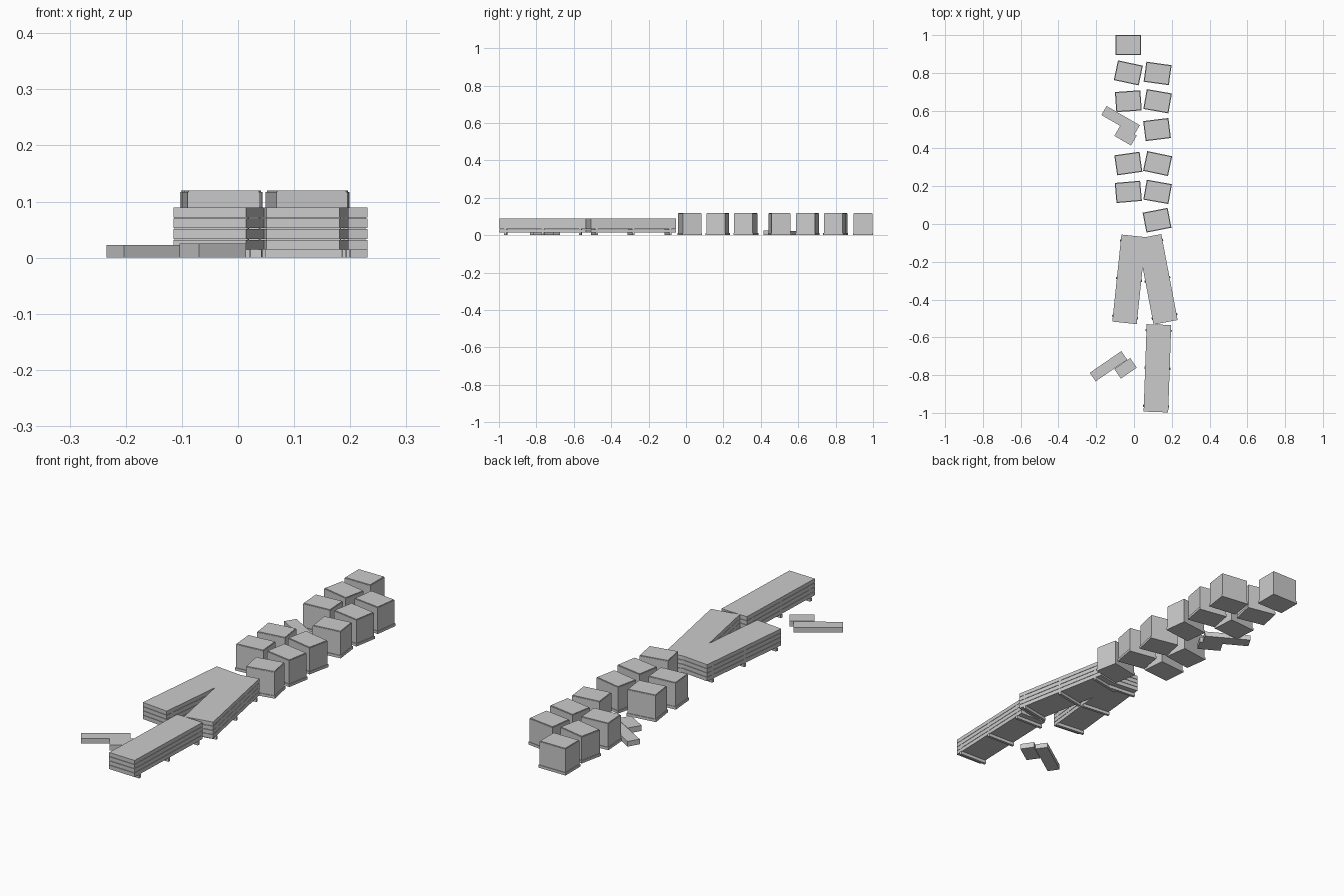
import bpy
from math import radians
from mathutils import Matrix

cube = bpy.data.objects.get("Cube")
if cube:
    bpy.data.objects.remove(cube)

grey = bpy.data.materials.new("plain grey")
grey.use_nodes = True
GREY = (0.6, 0.6, 0.6, 1)
grey.diffuse_color = GREY
grey.node_tree.nodes["Principled BSDF"].inputs["Base Color"].default_value = GREY


def block(name, parent, size, centre, bottom):
    """Box placed in the parent's own turned frame."""
    bpy.ops.mesh.primitive_cube_add(size=1)
    ob = bpy.context.object
    ob.name = name
    ob.data.transform(Matrix.Diagonal((*size, 1)))
    ob.location = (*centre, bottom + size[2] / 2)
    ob.parent = parent
    ob.data.materials.append(grey)
    return ob


def group(name, x, y, angle):
    ob = bpy.data.objects.new(name, None)
    ob.location = (x, y, 0)
    ob.rotation_euler.z = radians(angle)
    ob.hide_render = True
    bpy.context.collection.objects.link(ob)
    return ob


# Crates on pallets: x, y, turn
W, D = 0.135, 0.107
crates = [(-0.03, 0.947, 0),
          (-0.03, 0.80, -12), (0.125, 0.797, -8),
          (-0.03, 0.65, 4), (0.125, 0.65, -10),
          (0.122, 0.50, 7),
          (-0.03, 0.32, 8), (0.125, 0.32, -12),
          (-0.03, 0.17, 5), (0.125, 0.17, -10),
          (0.122, 0.02, 11)]
for x, y, turn in crates:
    g = group("crate_group", x, y, turn)
    block("crate_pallet", g, (W, D, 0.012), (0, 0), 0)
    block("crate_body", g, (W - 0.006, D - 0.006, 0.105), (0, 0), 0.012)
    block("crate_lid", g, (W - 0.010, D - 0.010, 0.003), (0, 0), 0.117)

# Stacks of boards on runners, with thin spacers between the boards
LAYERS, PITCH, GAP = 4, 0.0192, 0.0017
for x, y, turn in [(-0.026, -0.293, -6), (0.124, -0.293, 10.8), (0.124, -0.764, -2)]:
    g = group("stack_group", x, y, turn)
    for i in range(LAYERS):
        z = 0.0143 + i * PITCH
        block("board", g, (0.13, 0.463, PITCH - GAP), (0, 0), z)
        for s in (-1, 0, 1):
            if i:
                block("spacer", g, (0.132, 0.012, GAP), (0, s * 0.2), z - GAP)
            else:
                block("runner", g, (0.138, 0.012, z), (0, s * 0.2), 0)

# Loose offcuts: a long piece and a short piece side by side
for x, y, turn, off in [(-0.071, 0.55, -30, (0.064, -0.058)),
                        (-0.135, -0.753, 34.5, (0.068, -0.060))]:
    g = group("offcut_group", x, y, turn)
    block("long_offcut", g, (0.203, 0.055, 0.023), (0, 0), 0)
    block("short_offcut", g, (0.102, 0.062, 0.025), off, 0)
